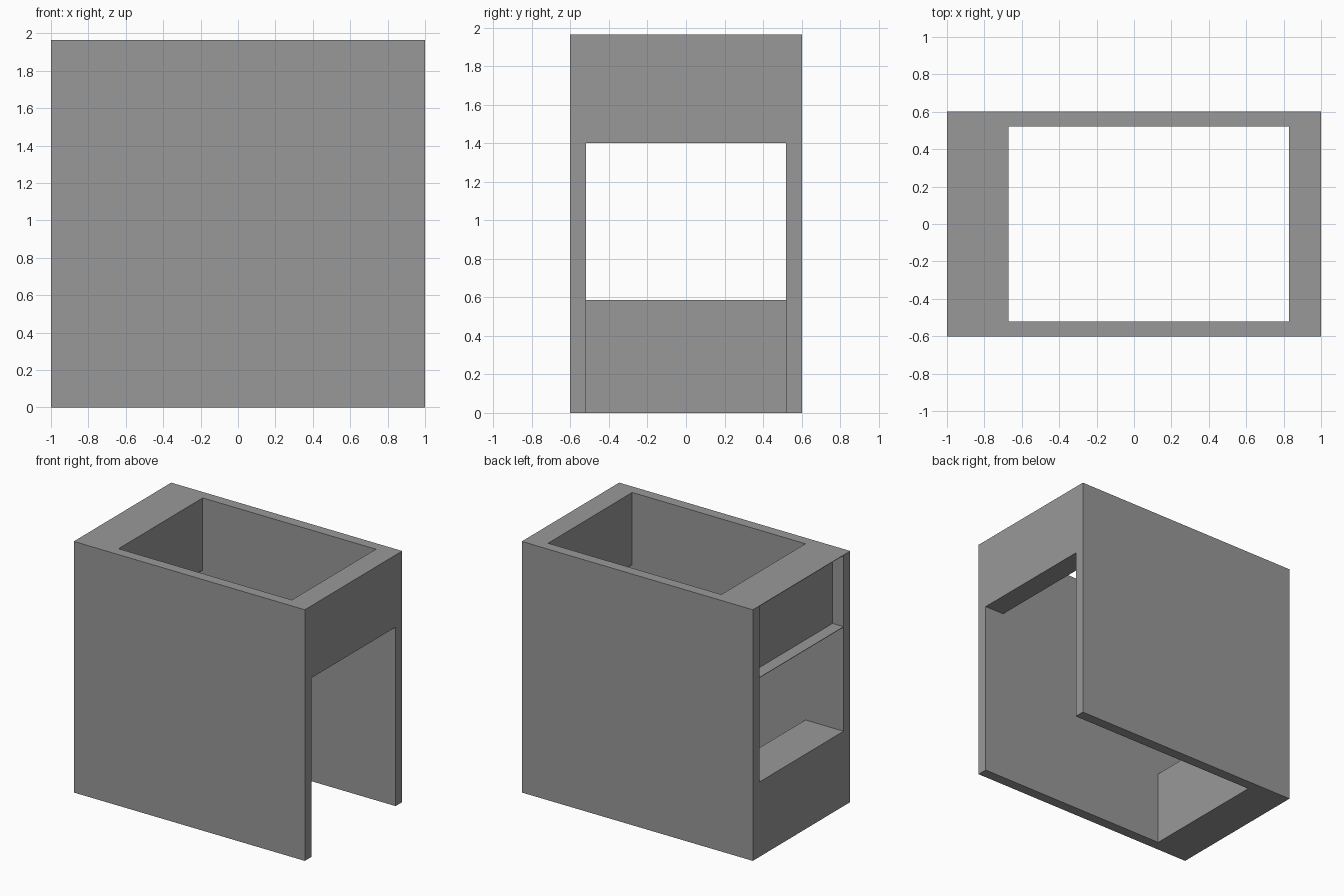
import bpy
import bmesh

cube = bpy.data.objects.get("Cube")
if cube:
    bpy.data.objects.remove(cube, do_unlink=True)

# Overall dimensions
HEIGHT = 1.965
HALF_LENGTH = 1.0
HALF_WIDTH = 0.602
INNER = 0.52      # inner face of the side panels
BEAM_Z = 1.40     # underside of the upper parts
BLOCK_Z = 0.586   # top of the low block
HOLE_LOW, HOLE_HIGH = -0.67, 0.83
POCKET_X = -0.905  # back of the shallow pocket
SKIN = 0.004

grey = bpy.data.materials.new("plain grey")
grey.use_nodes = True
colour = (0.318, 0.318, 0.318, 1.0)
grey.diffuse_color = colour
grey.node_tree.nodes["Principled BSDF"].inputs["Base Color"].default_value = colour


def extrude_profile(name, profile, y0, y1):
    """Extrude an x-z outline along y into a closed solid."""
    bm = bmesh.new()
    face = bm.faces.new([bm.verts.new((x, y0, z)) for x, z in profile])
    result = bmesh.ops.extrude_face_region(bm, geom=[face])
    moved = [v for v in result["geom"] if isinstance(v, bmesh.types.BMVert)]
    bmesh.ops.translate(bm, verts=moved, vec=(0, y1 - y0, 0))
    bmesh.ops.recalc_face_normals(bm, faces=bm.faces)
    mesh = bpy.data.meshes.new(name)
    bm.to_mesh(mesh)
    bm.free()
    mesh.materials.append(grey)
    obj = bpy.data.objects.new(name, mesh)
    bpy.context.collection.objects.link(obj)
    return obj


def rectangle(x0, x1, z0, z1):
    return [(x0, z0), (x1, z0), (x1, z1), (x0, z1)]


# Full-height front and back panels
panel = rectangle(-HALF_LENGTH, HALF_LENGTH, 0, HEIGHT)
extrude_profile("front_panel", panel, -HALF_WIDTH, -INNER)
extrude_profile("back_panel", panel, INNER, HALF_WIDTH)

# Upper beam over the open left end
extrude_profile("left_beam", rectangle(HOLE_HIGH, HALF_LENGTH, BEAM_Z, HEIGHT),
                -INNER, INNER)

# Low block closing the bottom of the right end
extrude_profile("right_base_block", rectangle(-HALF_LENGTH, HOLE_LOW, 0, BLOCK_Z),
                -INNER, INNER)

# Upper right beam with a shallow pocket open to the outside
pocket_beam = [
    (-HALF_LENGTH, BEAM_Z), (HOLE_LOW, BEAM_Z),
    (HOLE_LOW, HEIGHT), (-HALF_LENGTH, HEIGHT),
    (-HALF_LENGTH, HEIGHT - SKIN), (POCKET_X, HEIGHT - SKIN),
    (POCKET_X, BEAM_Z + SKIN), (-HALF_LENGTH, BEAM_Z + SKIN),
]
extrude_profile("right_pocket_beam", pocket_beam, -INNER, INNER)
